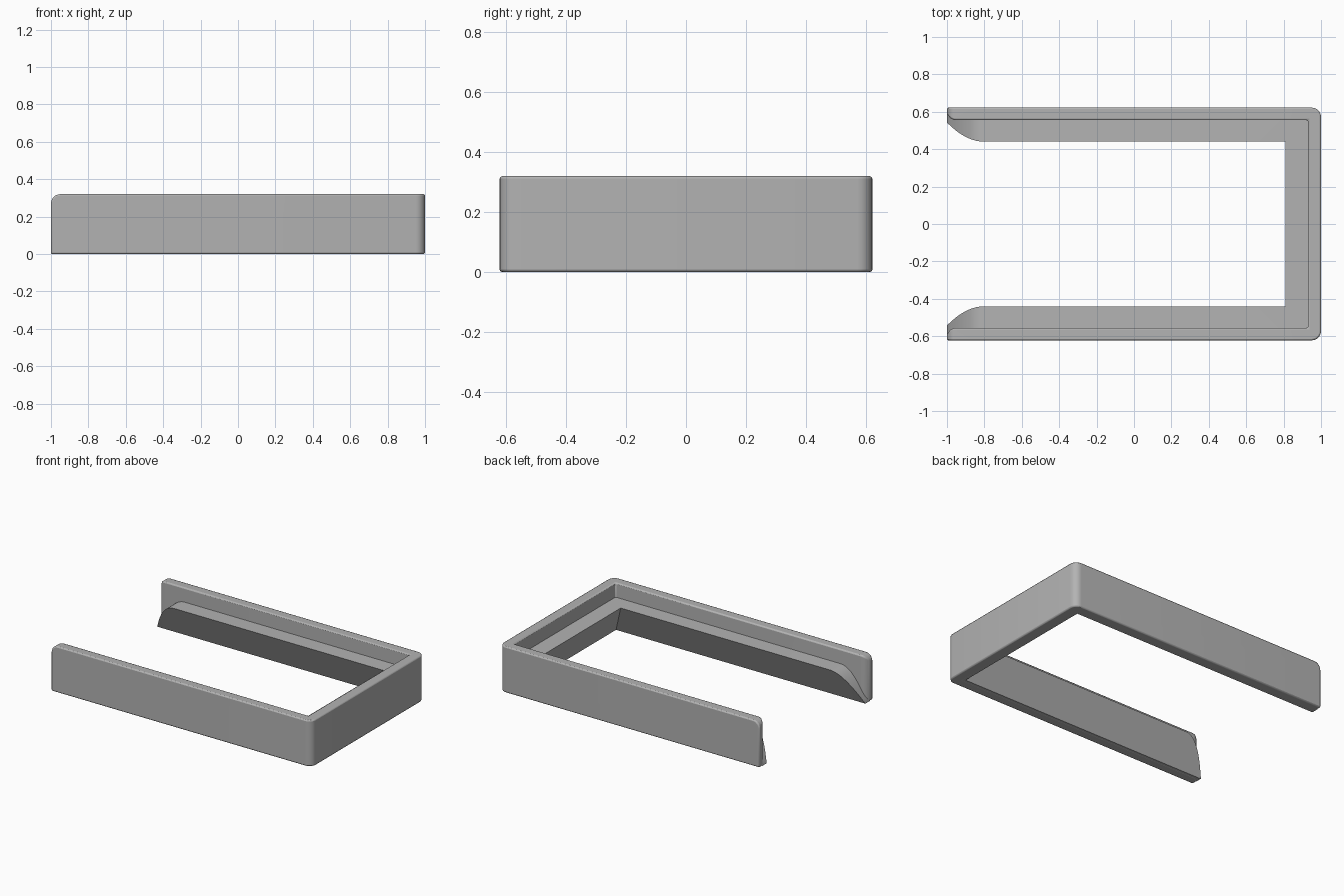
import bpy, bmesh, math

HEIGHT, LEDGE = 0.32, 0.22      # wall height, ledge height
OUT_Y, WALL_Y, WALL_X = 0.622, 0.555, 0.93
FOOT_Y, FOOT_X = 0.542, 0.917   # lower edge of the sloping ledge face
LIP_Y, LIP_X = 0.44, 0.81       # upper edge of the sloping ledge face
RAMP = 0.2                      # length of the curved run-out at the open end

old = bpy.data.objects.get("Cube")
if old:
    bpy.data.objects.remove(old, do_unlink=True)

grey = bpy.data.materials.new("plain_grey")
grey.use_nodes = True
colour = (0.45, 0.45, 0.45, 1)
grey.diffuse_color = colour
grey.node_tree.nodes["Principled BSDF"].inputs["Base Color"].default_value = colour


def finish(name, bm, angle):
    bmesh.ops.recalc_face_normals(bm, faces=bm.faces)
    mesh = bpy.data.meshes.new(name)
    bm.to_mesh(mesh)
    bm.free()
    mesh.materials.append(grey)
    obj = bpy.data.objects.new(name, mesh)
    bpy.context.collection.objects.link(obj)
    bpy.ops.object.select_all(action="DESELECT")
    obj.select_set(True)
    bpy.context.view_layer.objects.active = obj
    bpy.ops.object.shade_smooth_by_angle(angle=math.radians(angle))
    return obj


# U-shaped wall: outline extruded upward
bm = bmesh.new()
half = [(-1, WALL_Y), (-1, OUT_Y), (1, OUT_Y)]
outline = half + [(x, -y) for x, y in reversed(half)]
outline += [(WALL_X, -WALL_Y), (WALL_X, WALL_Y)]
base = bm.faces.new([bm.verts.new((x, y, 0)) for x, y in outline])
top = bmesh.ops.extrude_face_region(bm, geom=[base])["geom"]
for v in top:
    if isinstance(v, bmesh.types.BMVert):
        v.co.z = HEIGHT


# Large rounds: back corners, inner ends of the arms, top of the arm ends
def is_round(edge):
    a, b = (v.co for v in edge.verts)
    upright = abs(a.z - b.z) > 0.1
    at_end = a.x < -0.99 and b.x < -0.99
    if upright:
        return a.x > 0.99 or (at_end and abs(a.y) < 0.6)
    return at_end and a.z > 0.1


bmesh.ops.bevel(bm, geom=[e for e in bm.edges if is_round(e)], offset=0.05,
                segments=6, profile=0.5, affect="EDGES", clamp_overlap=True)
wall = finish("outer_wall", bm, 35)
soft = wall.modifiers.new("soft_edges", "BEVEL")
soft.width = 0.008
soft.segments = 2
soft.limit_method = "ANGLE"
soft.angle_limit = math.radians(50)

# Ledge with undercut face, lofted along one arm, round the mitre and back
def section(x, z, corner=False):
    f = z / LEDGE
    foot = FOOT_Y + (LIP_Y - FOOT_Y) * f
    xs = [x] * 4
    if corner:
        xs = [WALL_X + 0.03, FOOT_X, LIP_X, WALL_X + 0.03]
    ys = [0.59, FOOT_Y, foot, 0.59]
    return list(zip(xs, ys, [0.001, 0.001, z, z]))


STEPS = 14
sections = []
for i in range(STEPS + 1):
    t = i / STEPS
    sections.append(section(-0.999 + RAMP * t, max(0.003, LEDGE * (1 - (1 - t) ** 2))))
sections.append(section(0, LEDGE, corner=True))
sections += [[(x, -y, z) for x, y, z in s] for s in reversed(sections)]

bm = bmesh.new()
rings = [[bm.verts.new(p) for p in s] for s in sections]
for a, b in zip(rings, rings[1:]):
    for i in range(4):
        j = (i + 1) % 4
        bm.faces.new((a[i], a[j], b[j], b[i]))
bm.faces.new(rings[0])
bm.faces.new(rings[-1])
finish("inner_ledge", bm, 35)
